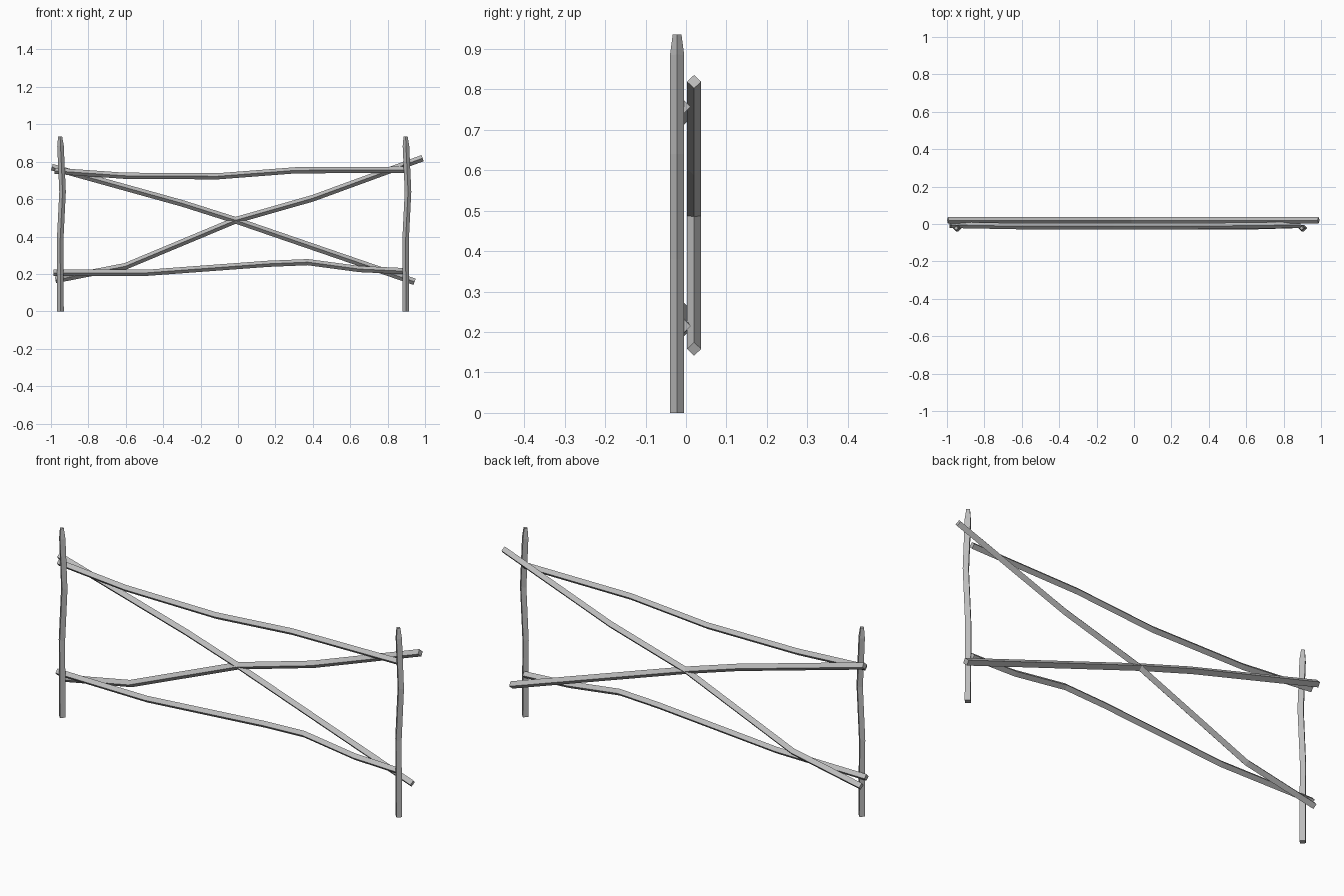
import bpy
import bmesh
from mathutils import Vector

if "Cube" in bpy.data.objects:
    bpy.data.objects.remove(bpy.data.objects["Cube"], do_unlink=True)

wood = bpy.data.materials.new("weathered grey wood")
wood.use_nodes = True
wood.diffuse_color = (0.5, 0.5, 0.5, 1)
wood.node_tree.nodes["Principled BSDF"].inputs["Base Color"].default_value = (0.5, 0.5, 0.5, 1)


def pole(name, path, radius=0.0175, tip=1.0):
    """Square pole set on edge, swept along a path with mitred bends."""
    points = [Vector(p) for p in path]
    bm = bmesh.new()
    rings = []
    depth = Vector((0, 1, 0))
    for i, p in enumerate(points):
        before = (p - points[i - 1]).normalized() if i else Vector()
        after = (points[i + 1] - p).normalized() if i < len(points) - 1 else Vector()
        along = (before + after).normalized()
        side = along.cross(depth).normalized()
        r = radius * (tip if i == len(points) - 1 else 1)
        rings.append([bm.verts.new(p + o * r) for o in (side, depth, -side, -depth)])
    for a, b in zip(rings, rings[1:]):
        for k in range(4):
            n = (k + 1) % 4
            bm.faces.new((a[k], a[n], b[n], b[k]))
    bm.faces.new(rings[0][::-1])
    bm.faces.new(rings[-1])
    bmesh.ops.recalc_face_normals(bm, faces=bm.faces)
    mesh = bpy.data.meshes.new(name)
    bm.to_mesh(mesh)
    bm.free()
    mesh.materials.append(wood)
    obj = bpy.data.objects.new(name, mesh)
    bpy.context.collection.objects.link(obj)
    return obj


# Upright posts, slightly crooked, with tapered tops
post_shape = [(0, 0), (-0.002, 0.38), (0.011, 0.64), (0, 0.885), (-0.002, 0.935)]
for name, x in (("right_post", -0.949), ("left_post", 0.898)):
    pole(name, [(x + dx, -0.022, z) for dx, z in post_shape], tip=0.62)


# Horizontal rails, their ends resting a little further back
def rail(name, shape):
    last = len(shape) - 1
    pole(name, [(x, -0.005 if i in (0, last) else -0.012, z)
                for i, (x, z) in enumerate(shape)], radius=0.0165)


rail("top_rail", [(-0.98, 0.751), (-0.607, 0.725), (-0.11, 0.722),
                  (0.307, 0.754), (0.89, 0.757)])
rail("bottom_rail", [(-0.987, 0.206), (-0.49, 0.206), (0.158, 0.254),
                     (0.372, 0.263), (0.65, 0.226), (0.89, 0.215)])

# Crossed braces behind the rails
braces = {
    "falling_brace": [(-0.995, 0.771), (-0.297, 0.577), (-0.013, 0.487), (0.944, 0.158)],
    "rising_brace": [(-0.976, 0.168), (-0.602, 0.241), (-0.013, 0.487),
                     (0.398, 0.604), (0.987, 0.819)],
}
for name, shape in braces.items():
    pole(name, [(x, 0.02, z) for x, z in shape])
